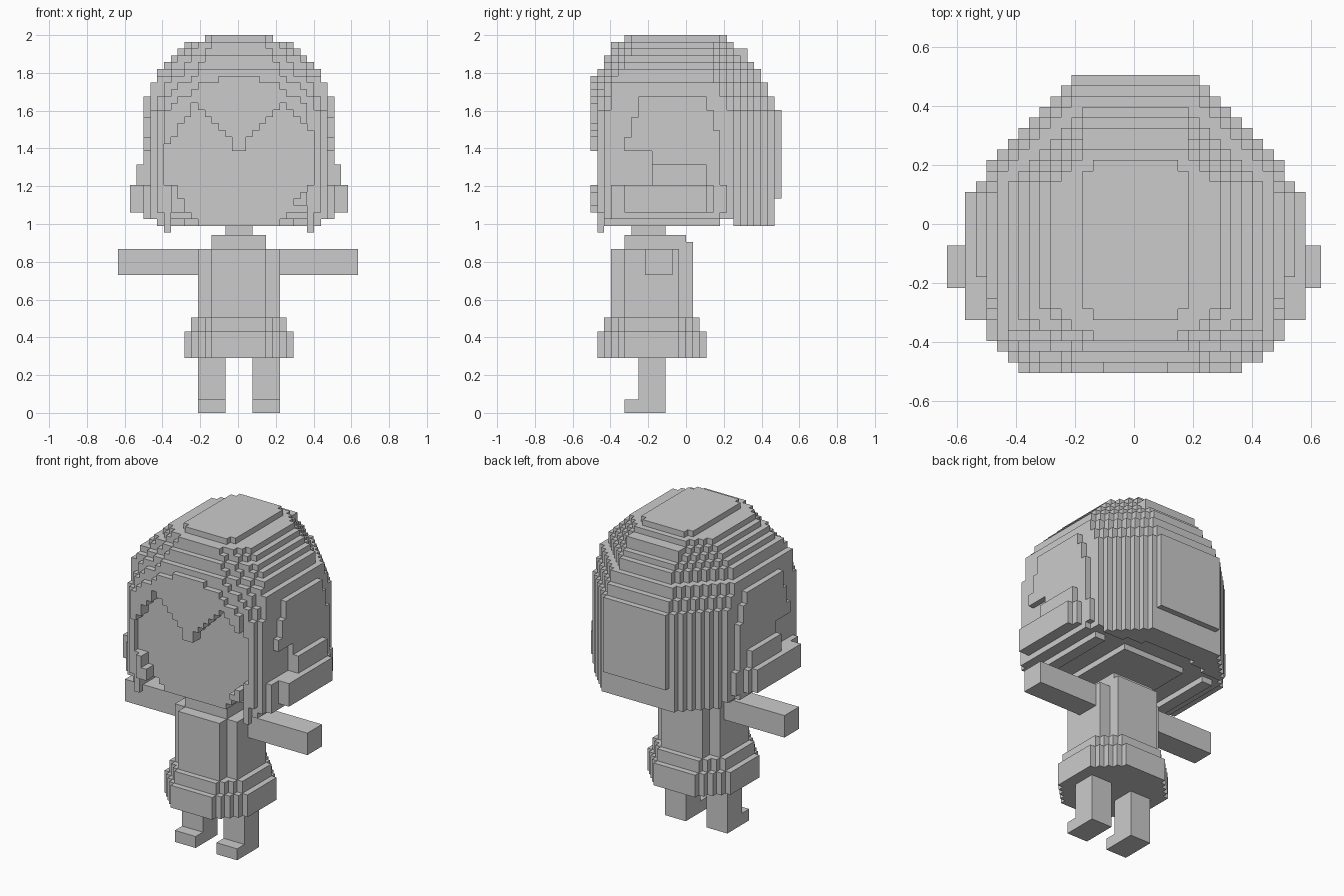
import bpy, bmesh

if "Cube" in bpy.data.objects:
    bpy.data.objects.remove(bpy.data.objects["Cube"])

V = 0.0361        # cube size
BASE = 0.99       # height of the head's lowest full row
SHIFT = 0.005     # sideways offset of everything but the arms
grey = bpy.data.materials.new("grey")
grey.diffuse_color = (0.6, 0.6, 0.6, 1)
grey.use_nodes = True
grey.node_tree.nodes["Principled BSDF"].inputs["Base Color"].default_value = grey.diffuse_color


def finish(name, bm):
    me = bpy.data.meshes.new(name)
    bm.to_mesh(me)
    bm.free()
    me.materials.append(grey)
    ob = bpy.data.objects.new(name, me)
    bpy.context.collection.objects.link(ob)
    return ob


def cubes(name, cells, solid, z0):
    """Skin a set of grid cells, leaving out faces buried in the solid set."""
    bm = bmesh.new()
    verts = {}

    def vert(p):
        if p not in verts:
            verts[p] = bm.verts.new((p[0] * V + SHIFT, p[1] * V, z0 + p[2] * V))
        return verts[p]

    for c in sorted(cells):
        for axis in range(3):
            for side in (0, 1):
                n = list(c)
                n[axis] += 2 * side - 1
                if tuple(n) in solid:
                    continue
                ring = []
                for u, w in ((0, 0), (1, 0), (1, 1), (0, 1)):
                    p = list(c)
                    p[axis] += side
                    p[(axis + 1) % 3] += u
                    p[(axis + 2) % 3] += w
                    ring.append(vert(tuple(p)))
                bm.faces.new(ring if side else ring[::-1])
    return finish(name, bm)


def prism(name, hw, y0, y1, z0, z1, cut=0, step=1, x0=None, shift=SHIFT):
    """Upright block with stair-stepped corners, sizes in cubes and heights in units."""
    if x0 is not None:
        pts = [(x0, y0), (hw, y0), (hw, y1), (x0, y1)]
    else:
        right = [(hw - cut, y0)]
        for s in range(0, cut, step):
            right += [(hw - cut + s, y0 + s + step), (hw - cut + s + step, y0 + s + step)]
        right += [(x, y0 + y1 - y) for x, y in reversed(right)]
        pts = right + [(-x, y) for x, y in reversed(right)]
    bm = bmesh.new()
    low = [bm.verts.new((x * V + shift, y * V, z0)) for x, y in pts]
    top = [bm.verts.new((x * V + shift, y * V, z1)) for x, y in pts]
    bm.faces.new(low[::-1])
    bm.faces.new(top)
    for i in range(len(pts)):
        j = (i + 1) % len(pts)
        bm.faces.new((low[i], low[j], top[j], top[i]))
    bmesh.ops.recalc_face_normals(bm, faces=bm.faces)
    return finish(name, bm)


def runs(*pairs):
    return [v for v, n in pairs for _ in range(n)]


# Head profiles, one value per row from the bottom up
WIDTH = runs((13, 21), (12, 2), (11, 1), (10, 1), (9, 1), (8, 1), (5, 1))
FRONT = runs((12, 2), (13, 9), (14, 11), (13, 1), (12, 2), (11, 2), (9, 1))
BACK = runs((13, 4), (14, 13), (13, 2), (12, 2), (11, 2), (10, 1), (9, 1), (8, 1),
            (7, 1), (6, 1))
FRONT_R = runs((3, 17), (4.2, 1), (5.6, 1), (8.4, 1), (9.8, 1), (12, 1), (9, 1),
               (7, 2), (6, 2), (1.5, 1))
BACK_R = runs((8, 23), (7, 1), (6, 1), (5, 1), (4, 1), (1.5, 1))


def in_corner(dx, dy, rx, ry, p):
    """dx, dy: distance in from the side and from the front or back."""
    if dx >= rx or dy >= ry:
        return True
    return ((rx - dx) / rx) ** p + ((ry - dy) / ry) ** p <= 1


def in_shell(x, y, k):
    w, f, b = WIDTH[k], FRONT[k], BACK[k]
    ax = abs(x)
    if k == 25 and ax < 5 and 0 < y < 9:      # raised block behind the crown
        return True
    if ax > w or y < -f or y > b or (k == 0 and y < 7 and ax > 12):
        return False
    if k < 17:                      # corners run straight down the lower hair
        f = b = 14
    rf, rb = FRONT_R[k], BACK_R[k]
    return (in_corner(w - ax, y + f, rf, min(rf, 4), 1.4)
            and in_corner(w - ax, b - y, rb, rb, 1.2))


def side_panel(ax, y, k):
    """Raised locks on both sides of the hair."""
    if ax < 12:
        return False
    if 2 <= k <= 5 and -9 < y and (ax < 16 and y < 3 or ax < 15 and y < 4):
        return True
    if 6 <= k <= 8 and ax < 15 and -5 < y < 3:
        return True
    if ax > 14:
        return False
    if 1 <= k <= 5:
        return -11 < y < (5 if k == 1 else 6)
    if 6 <= k <= 18:
        start = -5 if k < 11 else -9 if k < 13 else -8 if k < 16 else -7
        end = 5 if k < 14 else 4 if k < 17 else 3
        return start < y < end
    return False


def fringe_low(x):
    ax = abs(x)
    if ax < 6:
        return 11 + 7 * (ax - 0.5) / 6
    return 18 - (1.5 if x < 0 else 1.0) * (ax - 6)


def carved(x, y, k):
    """Openings for the face and under the hair."""
    ax = abs(x)
    if y < -12 and k < fringe_low(x) and ax < 11:
        return True
    if y < -13 and x > 10:
        return True
    if k == 0:
        if 6 < ax < 10 and y < 5:
            return True
        return 5 < y < (9 if ax < 5 else 8 if ax < 8 else 7)
    return k == 1 and 7 < ax < 10 and -12 < y < -8


hair, face = set(), set()
for k in range(28):
    for i in range(-16, 16):
        for j in range(-14, 14):
            x, y = i + 0.5, j + 0.5
            ax = abs(x)
            if (in_shell(x, y, k) or side_panel(ax, y, k)) and not carved(x, y, k):
                is_face = ax < 10 and -12 < y < 5 and k < 18
                (face if is_face else hair).add((i, j, k))
# Thin strands and small curls beside the cheeks
for i, rows, layers in ((10, range(-1, 6), (-13,)), (-11, range(-1, 6), (-13,)),
                        (9, range(3, 5), (-13, -14)), (8, range(3, 4), (-13, -14)),
                        (-10, range(2, 6), (-13, -14)), (-9, range(2, 4), (-13, -14))):
    hair |= {(i, j, k) for k in rows for j in layers}

solid = hair | face
cubes("hair", hair, solid, BASE)
cubes("face", face, solid, BASE)

# Body
prism("neck", 2, -8, -3, 0.93, 1.0)
prism("shoulders", 4, -9, 0, 0.86, 0.942)
prism("collar_back", 4, -1, 1, 0.86, 0.905)
prism("torso", 6, -11, 1, 0.505, 0.868, cut=2, step=2)
prism("waistband", 7, -12, 2, 0.43, 0.505, cut=3)
prism("skirt", 8, -13, 3, 0.29, 0.43, cut=4)

# Limbs on both sides
for side, s in (("left", -1), ("right", 1)):
    prism(side + "_arm", s * 17.57, -6, -2, 0.73, 0.868, x0=s * 5.9, shift=0)
    prism(side + "_leg", s * 6, -7, -3, 0.0, 0.292, x0=s * 2)
    prism(side + "_toe", s * 6, -9, -7, 0.0, 0.072, x0=s * 2)
